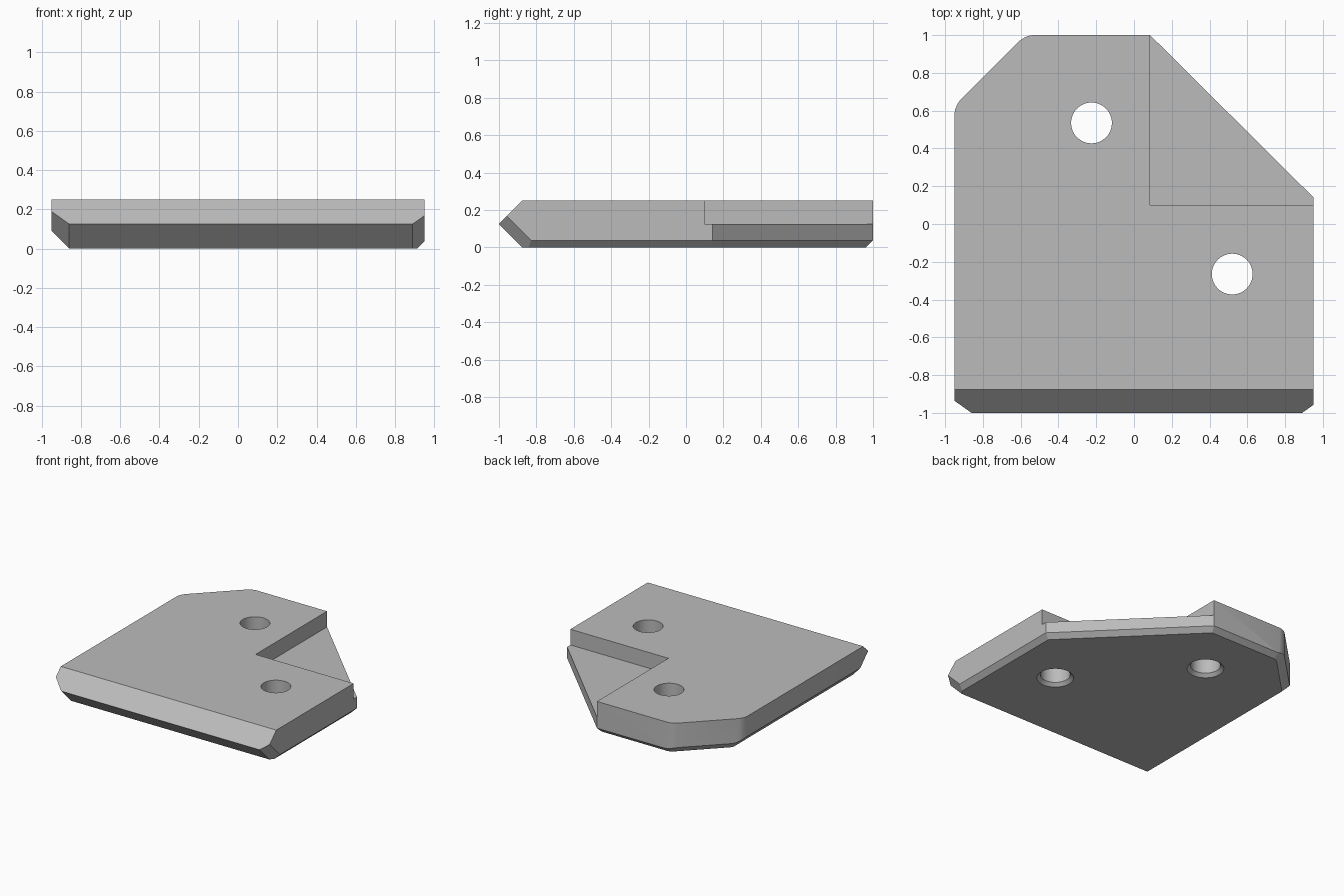
import bpy, bmesh
from math import cos, sin, radians
from mathutils import Vector

cube = bpy.data.objects.get("Cube")
if cube:
    bpy.data.objects.remove(cube, do_unlink=True)

HEIGHT = 0.25
MID = HEIGHT / 2
SIDE = 0.95

grey = bpy.data.materials.new("plain_grey")
grey.use_nodes = True
color = (0.5, 0.5, 0.5, 1)
grey.diffuse_color = color
grey.node_tree.nodes["Principled BSDF"].inputs["Base Color"].default_value = color


def make_object(name, bm):
    bmesh.ops.recalc_face_normals(bm, faces=bm.faces[:])
    mesh = bpy.data.meshes.new(name)
    bm.to_mesh(mesh)
    bm.free()
    mesh.materials.append(grey)
    obj = bpy.data.objects.new(name, mesh)
    bpy.context.collection.objects.link(obj)
    return obj


def add_box(bm, low, high):
    low, high = Vector(low), Vector(high)
    verts = bmesh.ops.create_cube(bm, size=1)["verts"]
    for v in verts:
        v.co = (low + high) / 2 + v.co * (high - low)


def slice_off(bm, point, normal):
    """Remove everything beyond a plane and cap the opening."""
    bmesh.ops.bisect_plane(bm, geom=bm.verts[:] + bm.edges[:] + bm.faces[:], dist=1e-5,
                           plane_co=point, plane_no=normal, clear_outer=True)
    rim = [e for e in bm.edges if e.is_boundary]
    if rim:
        bmesh.ops.holes_fill(bm, edges=rim)


def slice_wall(bm, point, degrees, chamfer):
    """Cut a vertical wall and the chamfer along its bottom edge."""
    n = Vector((cos(radians(degrees)), sin(radians(degrees)), 0))
    slice_off(bm, point, n)
    slice_off(bm, Vector(point) - n * chamfer, n - Vector((0, 0, 1)))


# Plate body
bm = bmesh.new()
add_box(bm, (-SIDE, -1, 0), (SIDE, 1, HEIGHT))
slice_wall(bm, (SIDE, 0, 0), 0, 0.037)
slice_wall(bm, (0.085, 1, 0), 45.2, 0.037)
slice_wall(bm, (0, 1, 0), 90, 0.037)
slice_wall(bm, (-SIDE, 0.625, 0), 135, 0.055)
slice_wall(bm, (-SIDE, 0, 0), 180, 0.09)

# Rounded corners at the back left
radius = 0.12
for center, start, widths in (((-0.525, 0.88, 0), 90, (0.037, 0.055)),
                              ((-0.83, 0.575, 0), 135, (0.055, 0.09))):
    for i in range(1, 4):
        angle = start + 45 * i / 4
        n = Vector((cos(radians(angle)), sin(radians(angle)), 0))
        width = widths[0] + (widths[1] - widths[0]) * i / 4
        slice_wall(bm, Vector(center) + n * radius, angle, width)

# Wedge-shaped front edge with trimmed lower corners
under = Vector((0, -1, -1)).normalized()
tip = Vector((0, -1, MID))
slice_off(bm, tip, (0, -1, 1))
slice_off(bm, tip, under)
for side, trim in ((1, 0.06), (-1, 0.09)):
    out = Vector((side, 0, 0))
    slice_off(bm, tip + out * (SIDE - trim), out + under)
plate = make_object("corner_plate", bm)

# Stepped recess and countersunk screw holes
cutters = []
bm = bmesh.new()
add_box(bm, (0.085, 0.1, MID), (1.2, 1.2, 0.5))
cutters.append(make_object("recess_cutter", bm))

for name, x, y in (("back_hole_cutter", -0.225, 0.535), ("front_hole_cutter", 0.52, -0.265)):
    bm = bmesh.new()
    path = [bm.verts.new((x + r, y, z)) for r, z in
            ((0, -0.03), (0.163, -0.03), (0.108, 0.025), (0.108, 0.4), (0, 0.4))]
    edges = [bm.edges.new(pair) for pair in zip(path, path[1:])]
    bmesh.ops.spin(bm, geom=path + edges, cent=(x, y, 0), axis=(0, 0, 1),
                   angle=radians(360), steps=48)
    bmesh.ops.remove_doubles(bm, verts=bm.verts[:], dist=1e-5)
    cutters.append(make_object(name, bm))

bpy.context.view_layer.objects.active = plate
plate.select_set(True)
for cutter in cutters:
    mod = plate.modifiers.new(cutter.name, "BOOLEAN")
    mod.operation, mod.solver, mod.object = "DIFFERENCE", "EXACT", cutter
    bpy.ops.object.modifier_apply(modifier=mod.name)
    bpy.data.objects.remove(cutter, do_unlink=True)

bpy.ops.object.select_all(action="DESELECT")
plate.select_set(True)
bpy.ops.object.shade_smooth_by_angle(angle=radians(25))
